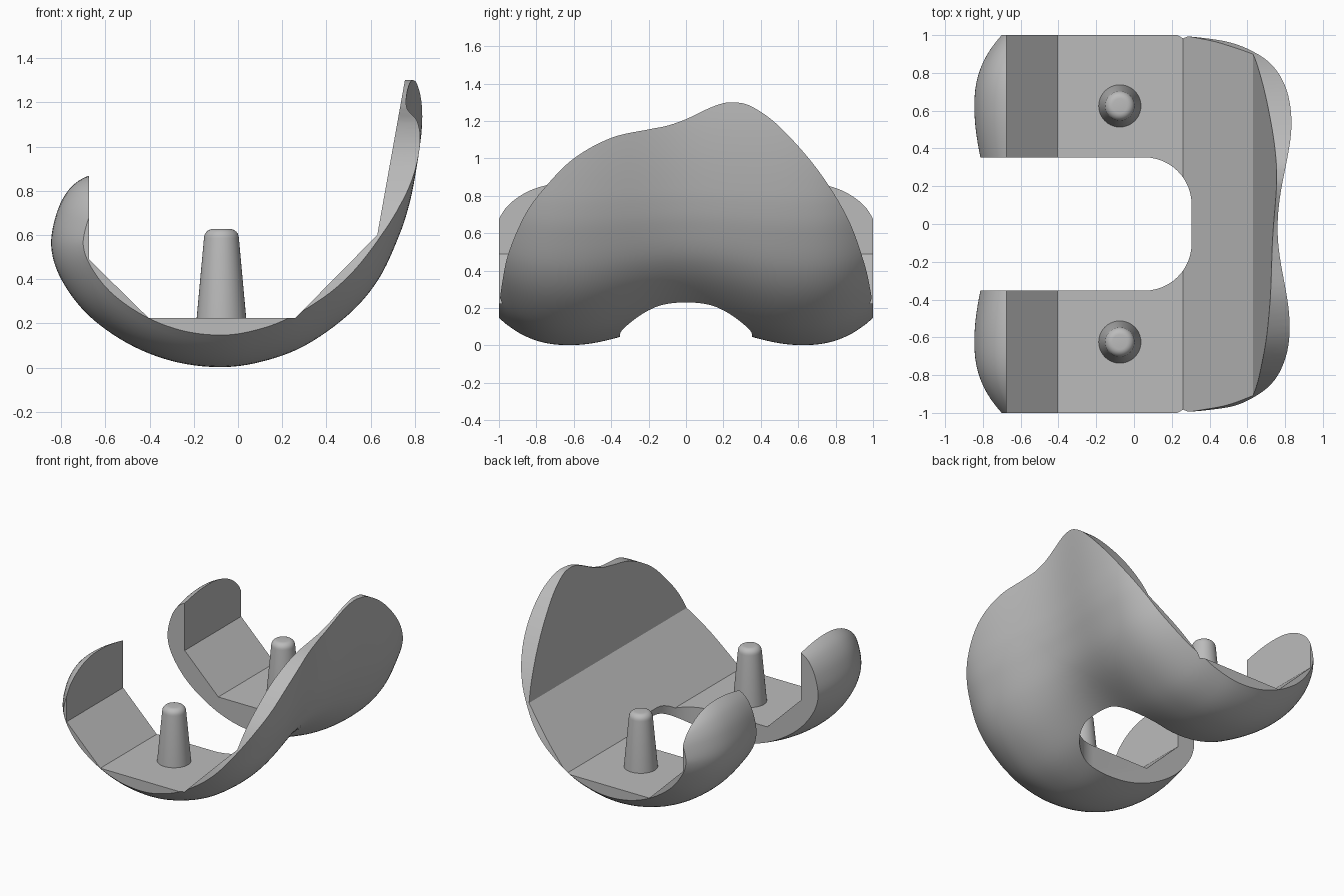
import bpy, bmesh, math
from mathutils import Vector

old = bpy.data.objects.get("Cube")
if old:
    bpy.data.objects.remove(old, do_unlink=True)

grey = bpy.data.materials.new("satin_grey")
grey.use_nodes = True
grey.diffuse_color = (0.5, 0.5, 0.5, 1)
grey.node_tree.nodes["Principled BSDF"].inputs["Base Color"].default_value = (0.5, 0.5, 0.5, 1)


def smooth_path(points, steps=6):
    """Catmull-Rom curve through 2D points."""
    p = [Vector(q) for q in points]
    p = [2 * p[0] - p[1]] + p + [2 * p[-1] - p[-2]]
    out = []
    for a, b, c, d in zip(p, p[1:], p[2:], p[3:]):
        for i in range(steps):
            t = i / steps
            out.append(0.5 * (2 * b + (c - a) * t + (2 * a - 5 * b + 4 * c - d) * t ** 2
                              + (3 * b - a - 3 * c + d) * t ** 3))
    return out + [p[-2]]


def loft(name, rings):
    """Closed solid through matching rings of points."""
    bm = bmesh.new()
    rows = [[bm.verts.new(v) for v in ring] for ring in rings]
    n = len(rows[0])
    for a, b in zip(rows, rows[1:]):
        for i in range(n):
            j = (i + 1) % n
            bm.faces.new((a[i], a[j], b[j], b[i]))
    bm.faces.new(rows[0])
    bm.faces.new(rows[-1])
    bmesh.ops.recalc_face_normals(bm, faces=bm.faces)
    mesh = bpy.data.meshes.new(name)
    bm.to_mesh(mesh)
    bm.free()
    mesh.materials.append(grey)
    obj = bpy.data.objects.new(name, mesh)
    bpy.context.collection.objects.link(obj)
    return obj


def activate(obj):
    bpy.ops.object.select_all(action='DESELECT')
    obj.select_set(True)
    bpy.context.view_layer.objects.active = obj


def cut(obj, cutter):
    mod = obj.modifiers.new("cut", 'BOOLEAN')
    mod.operation = 'DIFFERENCE'
    mod.solver = 'EXACT'
    mod.object = cutter
    activate(obj)
    bpy.ops.object.modifier_apply(modifier=mod.name)
    bpy.data.objects.remove(cutter, do_unlink=True)


# Outer running surface: one side profile, inset to form twin ridges and a groove
crest = smooth_path([
    (0.845, 1.42), (0.845, 1.3), (0.84, 1.17), (0.825, 1.02), (0.802, 0.87), (0.775, 0.74),
    (0.73, 0.6), (0.636, 0.4), (0.5, 0.24), (0.3, 0.098), (0.1, 0.025), (-0.09, 0.002),
    (-0.3, 0.03), (-0.5, 0.11), (-0.68, 0.24), (-0.8, 0.4), (-0.845, 0.55), (-0.82, 0.7),
    (-0.765, 0.805), (-0.69, 0.862), (-0.6, 0.88), (-0.5, 0.88)])


def inset(y, z):
    a = abs(y)
    if a > 0.62:
        return 0.145 * ((a - 0.62) / 0.38) ** 2.4
    t = min(max((z - 0.1) / 0.45, 0), 1)
    groove = 0.112 - 0.03 * t * t * (3 - 2 * t)
    return groove * (1 + math.cos(math.pi * a / 0.62)) / 2


def section(y):
    ring = []
    last = len(crest) - 1
    for i, p in enumerate(crest):
        t = (crest[min(i + 1, last)] - crest[max(i - 1, 0)]).normalized()
        q = p + Vector((t.y, -t.x)) * inset(y, p.y)
        ring.append((q.x, y, q.y))
    return ring


rows = 56
shell = loft("curved_shell", [section(-1 + 2 * i / rows) for i in range(rows + 1)])

# Faceted inner seat
seat = [(-0.675, 1.6), (-0.675, 0.49), (-0.405, 0.225), (0.26, 0.225),
        (0.63, 0.6), (0.755, 1.3), (0.8086, 1.6)]
cut(shell, loft("seat_cutter", [[(x, y, z) for x, z in seat] for y in (-1.5, 1.5)]))

# Rounded notch between the two runners
notch = [(-1.3, 0.353), (-1.3, -0.353)]
for side, start in ((-1, -90), (1, 0)):
    for i in range(13):
        a = math.radians(start + 90 * i / 12)
        notch.append((0.055 + 0.25 * math.cos(a), side * 0.103 + 0.25 * math.sin(a)))
cut(shell, loft("notch_cutter", [[(x, y, z) for x, y in notch] for z in (-0.5, 2)]))

# Uneven rim of the tall flange
rim = smooth_path([
    (-1, 0.2), (-0.985, 0.32), (-0.95, 0.49), (-0.86, 0.7), (-0.75, 0.85), (-0.6, 1.0),
    (-0.4, 1.11), (-0.2, 1.155), (-0.1, 1.175), (0, 1.21), (0.1, 1.258), (0.18, 1.29),
    (0.25, 1.3), (0.35, 1.278), (0.5, 1.17), (0.7, 0.945), (0.86, 0.69), (0.95, 0.45),
    (0.985, 0.3), (1, 0.2)])
outline = [(-1.3, 0.2)] + [tuple(p) for p in rim] + [(1.3, 0.2), (1.3, 1.8), (-1.3, 1.8)]
cut(shell, loft("rim_cutter", [[(x, y, z) for y, z in outline] for x in (0.265, 1.3)]))

# Tapered pegs with rounded tops
peg_profile = [(0.112, 0.215), (0.112, 0.225), (0.079, 0.585)]
for i in range(1, 7):
    a = math.radians(15 * i)
    peg_profile.append((0.039 + 0.04 * math.cos(a), 0.585 + 0.042 * math.sin(a)))
pegs = []
for name, y in (("front_peg", -0.625), ("back_peg", 0.625)):
    rings = [[(-0.075 + r * math.cos(math.tau * k / 40), y + r * math.sin(math.tau * k / 40), z)
              for k in range(40)] for r, z in peg_profile]
    pegs.append(loft(name, rings))

for obj in [shell] + pegs:
    activate(obj)
    bpy.ops.object.shade_smooth_by_angle(angle=math.radians(25))
